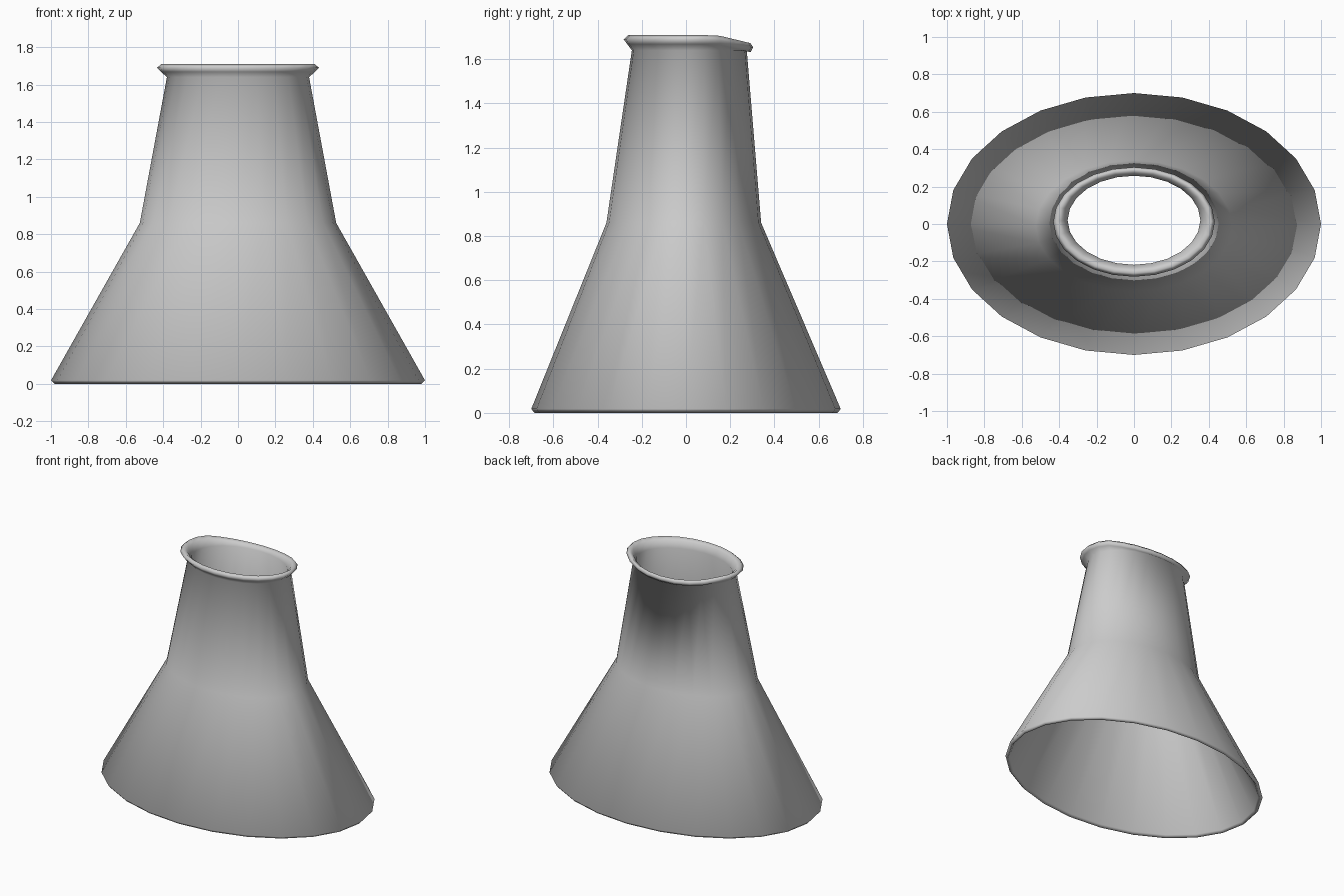
import bpy, bmesh, math

if "Cube" in bpy.data.objects:
    bpy.data.objects.remove(bpy.data.objects["Cube"])

SIDES = 24

# Closed wall section, each ring: half width, half depth, centre y, height
RINGS = [
    (1.000, 0.700, 0.000, 0.018),   # hem, outside
    (0.525, 0.350, -0.010, 0.860),  # hip bend
    (0.380, 0.260, 0.015, 1.640),   # waist
    (0.412, 0.279, 0.013, 1.668),   # rolled waistband
    (0.432, 0.293, 0.011, 1.690),
    (0.412, 0.276, 0.015, 1.709),
    (0.383, 0.256, 0.018, 1.690),
    (0.355, 0.238, 0.020, 1.645),   # waist, inside
    (0.502, 0.329, -0.008, 0.860),
    (0.968, 0.672, 0.000, 0.018),   # hem, inside
    (0.982, 0.686, 0.000, 0.000),   # hem, underside
]


def back_dip(y, z):
    """Lower the waistband slightly at the back."""
    if z < 1.65:
        return 0.0
    t = min(max((y - 0.14) / 0.15, 0.0), 1.0)
    return 0.036 * t


# Skirt shell: elliptical rings joined around the closed section
bm = bmesh.new()
loops = []
for rx, ry, cy, z in RINGS:
    loop = []
    for i in range(SIDES):
        a = 2 * math.pi * i / SIDES
        y = cy + ry * math.sin(a)
        loop.append(bm.verts.new((rx * math.cos(a), y, z - back_dip(y, z))))
    loops.append(loop)

for k, low in enumerate(loops):
    high = loops[(k + 1) % len(loops)]
    for i in range(SIDES):
        j = (i + 1) % SIDES
        bm.faces.new((low[i], low[j], high[j], high[i])).smooth = True

bmesh.ops.recalc_face_normals(bm, faces=bm.faces)
mesh = bpy.data.meshes.new("skirt")
bm.to_mesh(mesh)
bm.free()
skirt = bpy.data.objects.new("skirt", mesh)
bpy.context.collection.objects.link(skirt)
